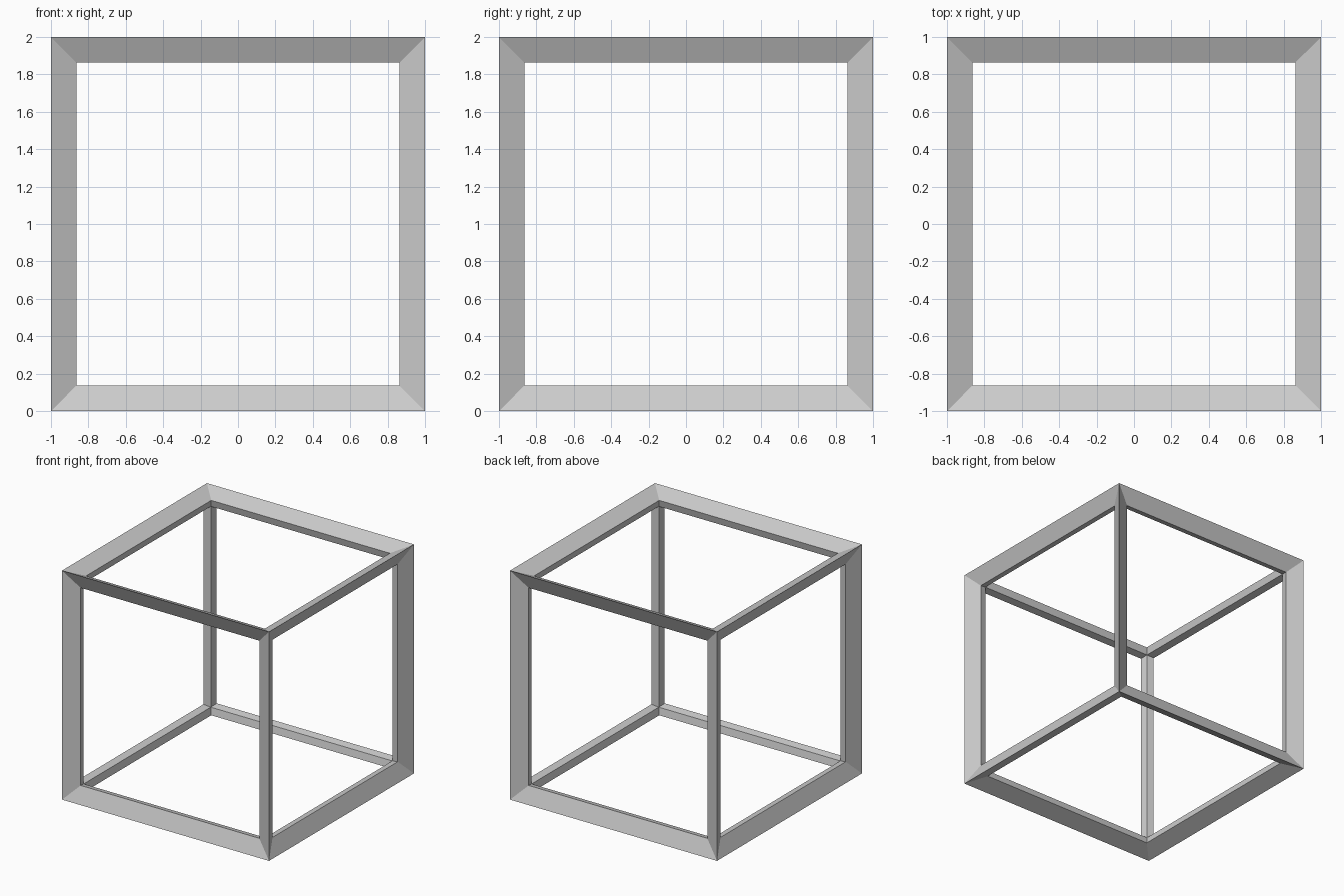
import bpy
from math import sqrt

if "Cube" in bpy.data.objects:
    bpy.data.objects.remove(bpy.data.objects["Cube"])

# half thickness of the bars; the bar ridges stick out h/sqrt(3) past the cube
h = 0.1067

# open cube frame: a plain cube turned into mitred bars along its edges
bpy.ops.mesh.primitive_cube_add(size=2 * (1 - h / sqrt(3)), location=(0, 0, 1))
frame = bpy.context.object
frame.name = "cube_frame"

wire = frame.modifiers.new("bars", 'WIREFRAME')
wire.thickness = 2 * h
wire.offset = 0
wire.use_even_offset = False
wire.use_replace = True
